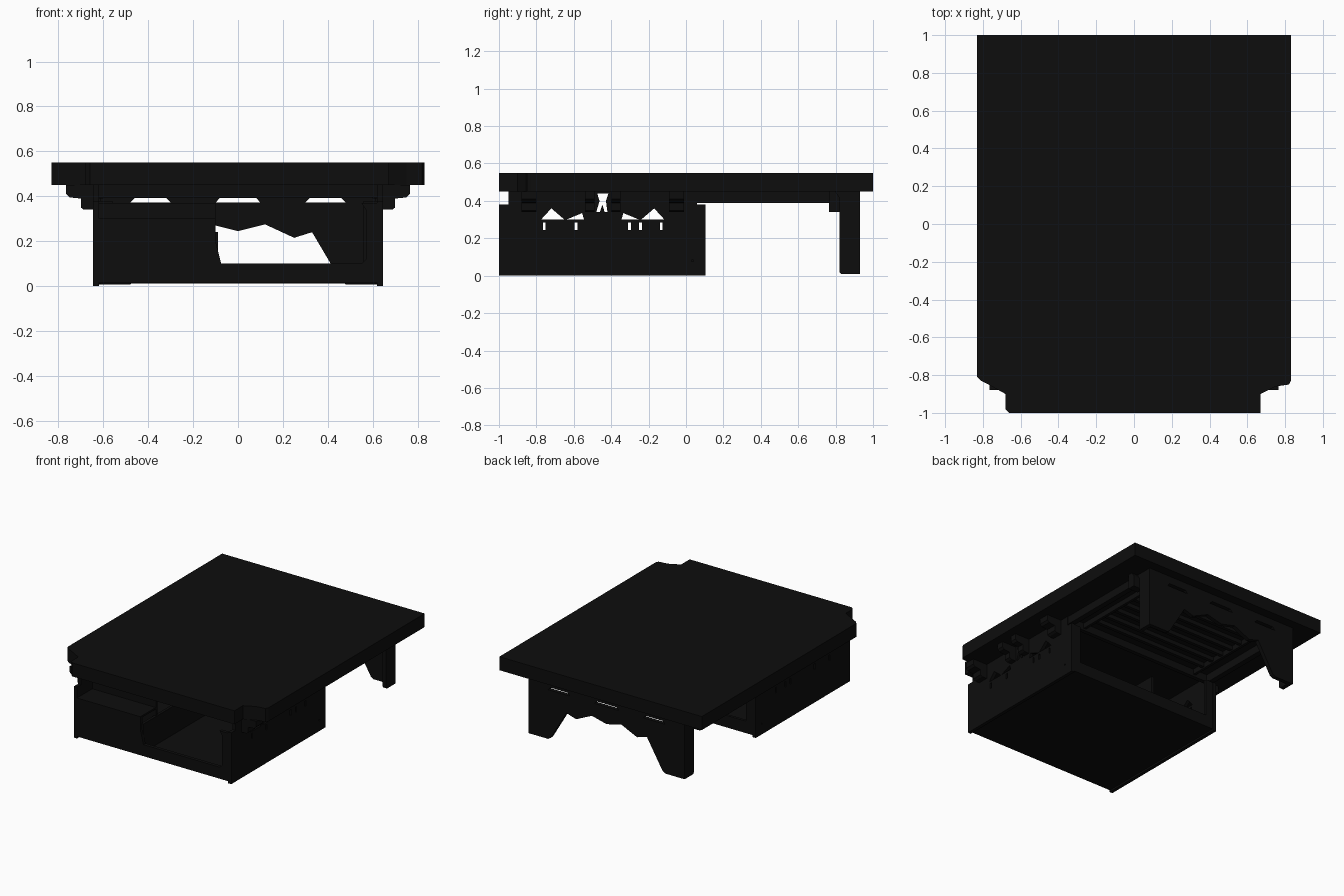
import bpy, bmesh

cube = bpy.data.objects.get("Cube")
if cube:
    bpy.data.objects.remove(cube, do_unlink=True)

black = bpy.data.materials.new("black_paint")
black.use_nodes = True
COLOUR = (0.004, 0.004, 0.004, 1)
black.diffuse_color = COLOUR
black.node_tree.nodes["Principled BSDF"].inputs["Base Color"].default_value = COLOUR


def prism(name, axis, points, start, end):
    """Extrude a 2D outline along an axis, from start to end."""
    place = {"x": lambda a, b, t: (t, a, b),
             "y": lambda a, b, t: (a, t, b),
             "z": lambda a, b, t: (a, b, t)}[axis]
    bm = bmesh.new()
    face = bm.faces.new([bm.verts.new(place(a, b, start)) for a, b in points])
    out = bmesh.ops.extrude_face_region(bm, geom=[face])
    move = place(0, 0, end - start)
    bmesh.ops.translate(bm, vec=move, verts=[v for v in out["geom"] if isinstance(v, bmesh.types.BMVert)])
    bmesh.ops.recalc_face_normals(bm, faces=bm.faces)
    mesh = bpy.data.meshes.new(name)
    bm.to_mesh(mesh)
    bm.free()
    mesh.materials.append(black)
    obj = bpy.data.objects.new(name, mesh)
    bpy.context.collection.objects.link(obj)
    return obj


def rect(a0, a1, b0, b1):
    return [(a0, b0), (a1, b0), (a1, b1), (a0, b1)]


def box(name, x0, x1, y0, y1, z0, z1):
    return prism(name, "z", rect(x0, x1, y0, y1), z0, z1)


def mirrored(name, axis, points, start, end):
    """A prism on the left and its mirror image on the right."""
    if axis == "x":
        prism("right_" + name, axis, points, -start, -end)
    else:
        prism("right_" + name, axis, [(-a, b) for a, b in points], start, end)
    return prism("left_" + name, axis, points, start, end)


def cut(target, cutter):
    mod = target.modifiers.new("cut", "BOOLEAN")
    mod.operation = "DIFFERENCE"
    mod.solver = "EXACT"
    mod.object = cutter
    cutter.hide_render = True
    cutter.hide_viewport = True
    cutter.display_type = "WIRE"


# Top slab with stepped front corners
prism("top_slab", "z", [(-0.83, 1), (-0.83, -0.81), (-0.81, -0.83), (-0.77, -0.85), (-0.68, -0.9),
                        (-0.68, -0.98), (-0.66, -1), (0.67, -1), (0.67, -0.9), (0.75, -0.86),
                        (0.82, -0.85), (0.83, -0.83), (0.83, 1)], 0.45, 0.55)

# Side walls of the lower case
wall_outline = [(-1, 0), (0.105, 0), (0.105, 0.38), (0.06, 0.38), (0.06, 0.45),
                (-0.95, 0.45), (-0.95, 0.38), (-1, 0.38)]
mirrored("wall", "x", wall_outline, 0.62, 0.645)
walls = [bpy.data.objects[s + "_wall"] for s in ("left", "right")]

# Openings through both walls, symmetrical about the wall's middle
MID = -0.445
openings = [[(-0.48, 0.34), (-0.462, 0.4), (-0.475, 0.44), (-0.415, 0.44), (-0.428, 0.4),
             (-0.42, 0.34), (-0.435, 0.34), (-0.447, 0.38), (-0.46, 0.34)],
            rect(0.03, 0.04, 0.075, 0.085)]
half = [[(-0.775, 0.3), (-0.72, 0.36), (-0.65, 0.3)],
        [(-0.64, 0.3), (-0.555, 0.335), (-0.545, 0.3)],
        rect(-0.765, -0.752, 0.245, 0.285),
        rect(-0.595, -0.58, 0.245, 0.285)]
for outline in half:
    openings += [outline, [(2 * MID - a, b) for a, b in outline]]
openings.append(rect(-0.25, -0.235, 0.245, 0.285))
for i, outline in enumerate(openings):
    cutter = prism(f"wall_cutter_{i}", "x", outline, -0.7, 0.7)
    for wall in walls:
        cut(wall, cutter)

# Case floor, front with its opening, and rear frame
box("case_floor", -0.625, 0.625, -0.99, 0.1, 0.012, 0.03)
prism("case_front", "y", [(-0.64, 0.015), (0.64, 0.015), (0.64, 0.37), (0.55, 0.37), (0.57, 0.34),
                          (0.57, 0.12), (0.55, 0.1), (-0.075, 0.1), (-0.1, 0.2), (-0.1, 0.3),
                          (-0.64, 0.3)], -1, -0.975)
box("case_back_sill", -0.63, 0.63, 0.08, 0.1, 0.015, 0.1)
box("case_back_beam", -0.63, 0.63, 0.03, 0.06, 0.395, 0.45)
mirrored("back_post", "y", rect(0.56, 0.63, 0.015, 0.38), 0.08, 0.1)

# Closed compartment beside the front opening
box("compartment_lid", -0.63, -0.1, -0.98, -0.8, 0.287, 0.3)
box("compartment_back", -0.63, -0.1, -0.82, -0.8, 0.03, 0.37)
box("compartment_divider", -0.11, -0.09, -0.98, 0.08, 0.03, 0.24)

# Stepped brackets under the slab
bracket = [(0.64, 0.45), (0.765, 0.45), (0.765, 0.41), (0.75, 0.395), (0.7, 0.39),
           (0.7, 0.35), (0.685, 0.34), (0.64, 0.34)]
for i, (y0, y1) in enumerate([(-0.88, -0.8), (-0.54, -0.49), (-0.4, -0.35), (-0.09, -0.01)]):
    mirrored(f"bracket_{i}", "y", bracket, y0, y1)
mirrored("rear_bracket", "x", [(0.765, 0.34), (0.82, 0.34), (0.82, 0.42), (0.8, 0.45), (0.765, 0.45)],
         0.61, 0.69)

# Rear legs joined by a scalloped apron
half_apron = [(0, 0.245), (0.12, 0.275), (0.25, 0.215), (0.33, 0.24), (0.46, 0.02), (0.48, 0.008), (0.64, 0.008)]
apron = prism("rear_apron", "y", [(-a, b) for a, b in half_apron[:0:-1]] + half_apron
              + [(0.64, 0.45), (-0.64, 0.45)], 0.9, 0.93)
for i, (x0, x1) in enumerate([(-0.48, -0.3), (-0.1, 0.1), (0.3, 0.48)]):
    cut(apron, prism(f"slot_cutter_{i}", "y", [(x0, 0.372), (x1, 0.372), (x1 - 0.02, 0.393), (x0 + 0.02, 0.393)],
                     0.85, 0.95))
mirrored("rear_leg", "x", [(0.82, 0.02), (0.83, 0.008), (0.92, 0.008), (0.93, 0.02), (0.93, 0.45), (0.82, 0.45)],
         0.61, 0.64)

# Rails and cross slats beneath the slab
mirrored("outer_rail", "z", rect(0.6, 0.64, 0.06, 0.83), 0.39, 0.45)
mirrored("inner_rail", "z", rect(0.48, 0.5, 0.06, 0.9), 0.41, 0.45)
for i in range(7):
    y = 0.15 + i * 0.1
    box(f"slat_{i}", -0.48, 0.48, y, y + 0.025, 0.42, 0.45)
